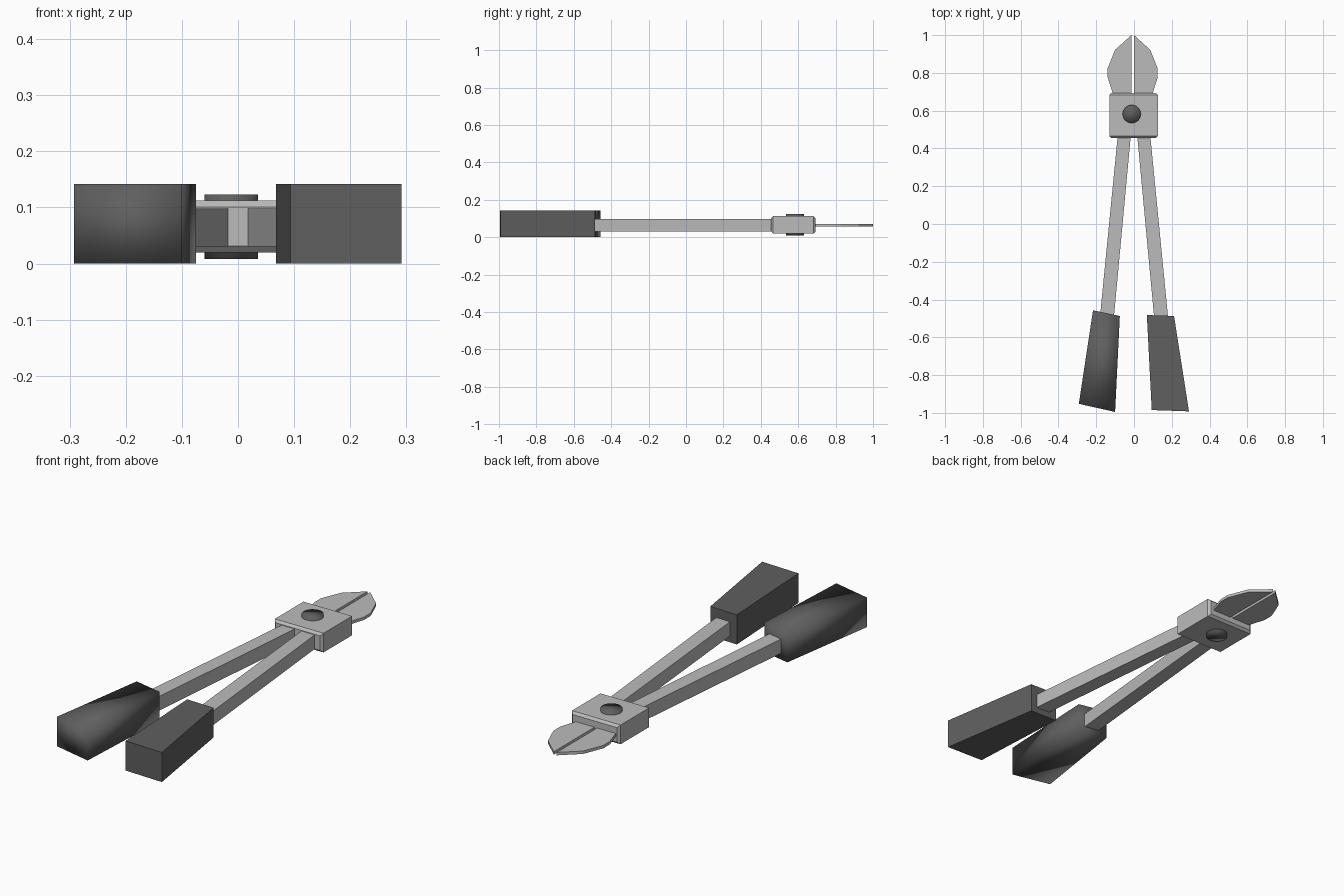
import bpy, bmesh

cube = bpy.data.objects.get("Cube")
if cube:
    bpy.data.objects.remove(cube)


def material(name, value):
    mat = bpy.data.materials.new(name)
    mat.use_nodes = True
    colour = (value, value, value, 1)
    mat.diffuse_color = colour
    mat.node_tree.nodes["Principled BSDF"].inputs["Base Color"].default_value = colour
    return mat


steel = material("steel grey", 0.5)
rubber = material("dark rubber", 0.115)


def prism(name, outline, z0, z1, mat, smooth=False):
    """Extrude a plan outline between two heights."""
    bm = bmesh.new()
    face = bm.faces.new([bm.verts.new((x, y, z0)) for x, y in outline])
    top = bmesh.ops.extrude_face_region(bm, geom=[face])["geom"]
    bmesh.ops.translate(bm, vec=(0, 0, z1 - z0),
                        verts=[v for v in top if isinstance(v, bmesh.types.BMVert)])
    bmesh.ops.recalc_face_normals(bm, faces=bm.faces)
    for f in bm.faces:
        f.smooth = smooth
    mesh = bpy.data.meshes.new(name)
    bm.to_mesh(mesh)
    bm.free()
    mesh.materials.append(mat)
    obj = bpy.data.objects.new(name, mesh)
    bpy.context.collection.objects.link(obj)
    return obj


# Handle grips: the right one is softly shaded, the left one is faceted
prism("right_grip", [(-0.217, -0.457), (-0.075, -0.487), (-0.10, -0.995), (-0.292, -0.952)],
      0, 0.142, rubber, smooth=True)
prism("left_grip", [(0.068, -0.482), (0.212, -0.487), (0.291, -0.992), (0.094, -0.985)],
      0, 0.142, rubber)

# Handle arms and cutting blades, one per side
for side, label in ((1, "left"), (-1, "right")):
    arm = [(0.014, 0.5), (0.083, 0.5), (0.183, -0.52), (0.109, -0.52)]
    prism(label + "_arm", [(side * x, y) for x, y in arm], 0.03, 0.098, steel)
    blade = [(0.007, 0.66), (0.095, 0.66), (0.106, 0.693), (0.132, 0.775),
             (0.132, 0.825), (0.093, 0.922), (0.007, 1.0)]
    prism(label + "_blade", [(side * x - 0.007, y) for x, y in blade], 0.057, 0.071, steel)

# Joint block with chamfered front and back ends
block = prism("joint_block", [(-0.131, 0.455), (0.127, 0.455), (0.127, 0.693), (-0.131, 0.693)],
              0.02, 0.112, steel)
bm = bmesh.new()
bm.from_mesh(block.data)
end_edges = {e for f in bm.faces if abs(f.normal.y) > 0.9 for e in f.edges}
bmesh.ops.bevel(bm, geom=list(end_edges), offset=0.011, segments=1, affect="EDGES")
bm.to_mesh(block.data)
bm.free()

# Pivot pin through the joint
bpy.ops.mesh.primitive_cylinder_add(vertices=32, radius=0.048, depth=0.115,
                                    location=(-0.012, 0.582, 0.066))
pin = bpy.context.object
pin.name = "pivot_pin"
pin.data.materials.append(rubber)
bpy.ops.object.shade_smooth()
